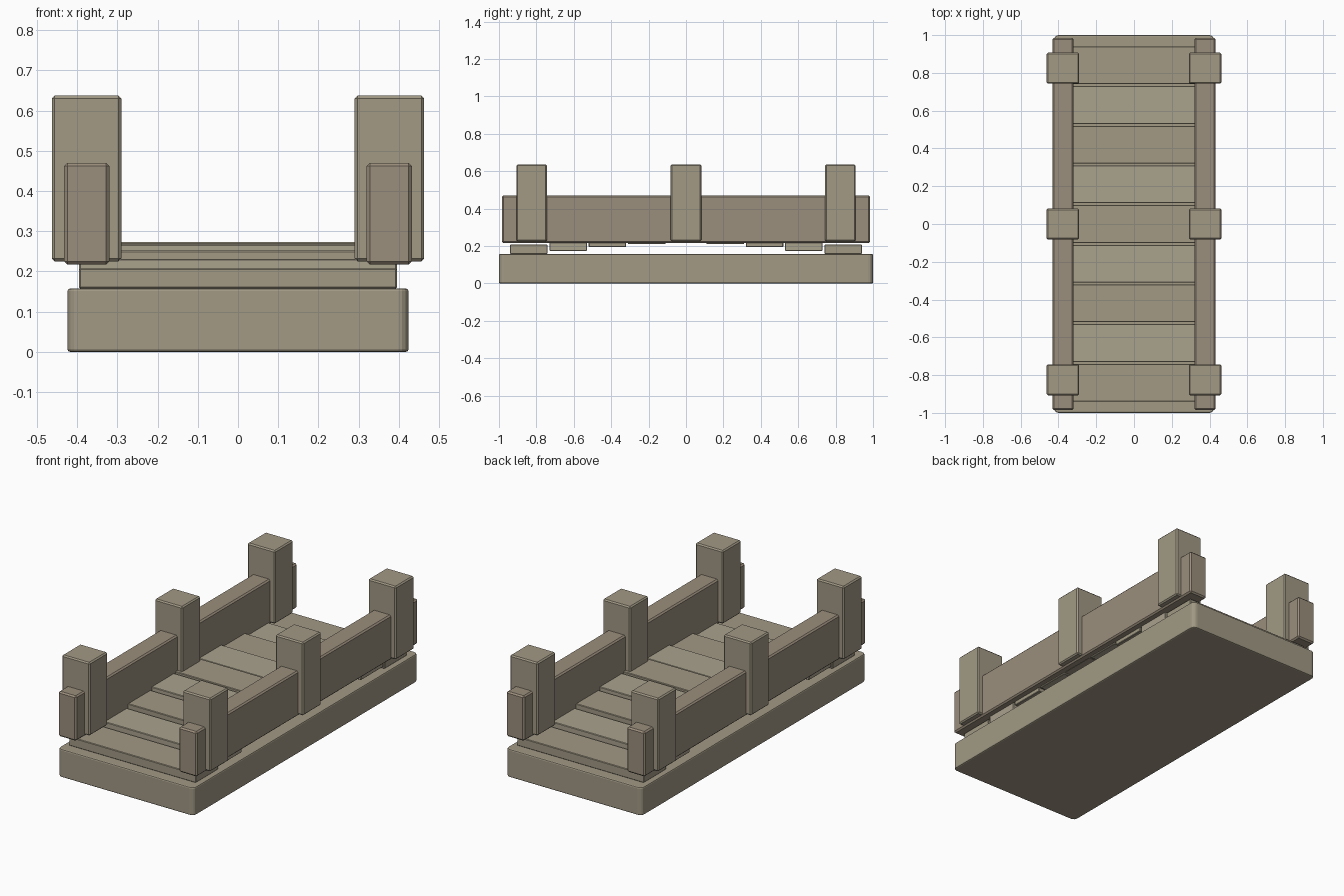
import bpy, bmesh

if "Cube" in bpy.data.objects:
    bpy.data.objects.remove(bpy.data.objects["Cube"])


def material(name, rgb):
    mat = bpy.data.materials.new(name)
    mat.diffuse_color = (*rgb, 1)
    mat.use_nodes = True
    mat.node_tree.nodes["Principled BSDF"].inputs["Base Color"].default_value = mat.diffuse_color
    return mat


stone = material("stone", (0.36, 0.32, 0.235))
pale = material("pale_plank", (0.40, 0.36, 0.27))
dark = material("dark_rail", (0.33, 0.275, 0.205))


def block(name, x, y, z, mat, bevel=0.005, corner=0.0):
    """Box between (min, max) pairs, with optional rounded upright corners."""
    bm = bmesh.new()
    bmesh.ops.create_cube(bm, size=1)
    for v in bm.verts:
        v.co = [a + (b - a) * (c + 0.5) for (a, b), c in zip((x, y, z), v.co)]
    if corner:
        upright = [e for e in bm.edges if abs(e.verts[0].co.z - e.verts[1].co.z) > 0.01]
        bmesh.ops.bevel(bm, geom=upright, offset=corner, segments=4, profile=0.5, affect='EDGES')
    mesh = bpy.data.meshes.new(name)
    bm.to_mesh(mesh)
    bm.free()
    mesh.materials.append(mat)
    obj = bpy.data.objects.new(name, mesh)
    bpy.context.collection.objects.link(obj)
    mod = obj.modifiers.new("soft_edges", 'BEVEL')
    mod.width = bevel
    mod.segments = 2 if corner else 1
    mod.limit_method = 'ANGLE'
    return obj


# Foundation slab
block("base_slab", (-0.424, 0.424), (-1, 1), (0, 0.158), stone, 0.007, 0.026)

# Deck planks, rising in an arch towards the middle
tops = [0.273, 0.267, 0.252, 0.231, 0.208]
bottoms = [0.216, 0.21, 0.195, 0.174, 0.158]
for i in range(-4, 5):
    y, k = i * 0.21, abs(i)
    block(f"deck_plank_{i + 5}", (-0.395, 0.395), (y - 0.1, y + 0.1),
          (bottoms[k], tops[k]), pale if i % 2 else stone, 0.003)

# Parapet rails and posts on both sides
for side, s in (("left", -1), ("right", 1)):
    block(f"{side}_rail", sorted((s * 0.32, s * 0.432)), (-0.985, 0.985),
          (0.217, 0.47), dark, 0.008)
    for n, y in (("front", -0.825), ("middle", 0), ("back", 0.825)):
        block(f"{side}_{n}_post", sorted((s * 0.29, s * 0.463)), (y - 0.082, y + 0.082),
              (0.225, 0.637), stone, 0.007)
